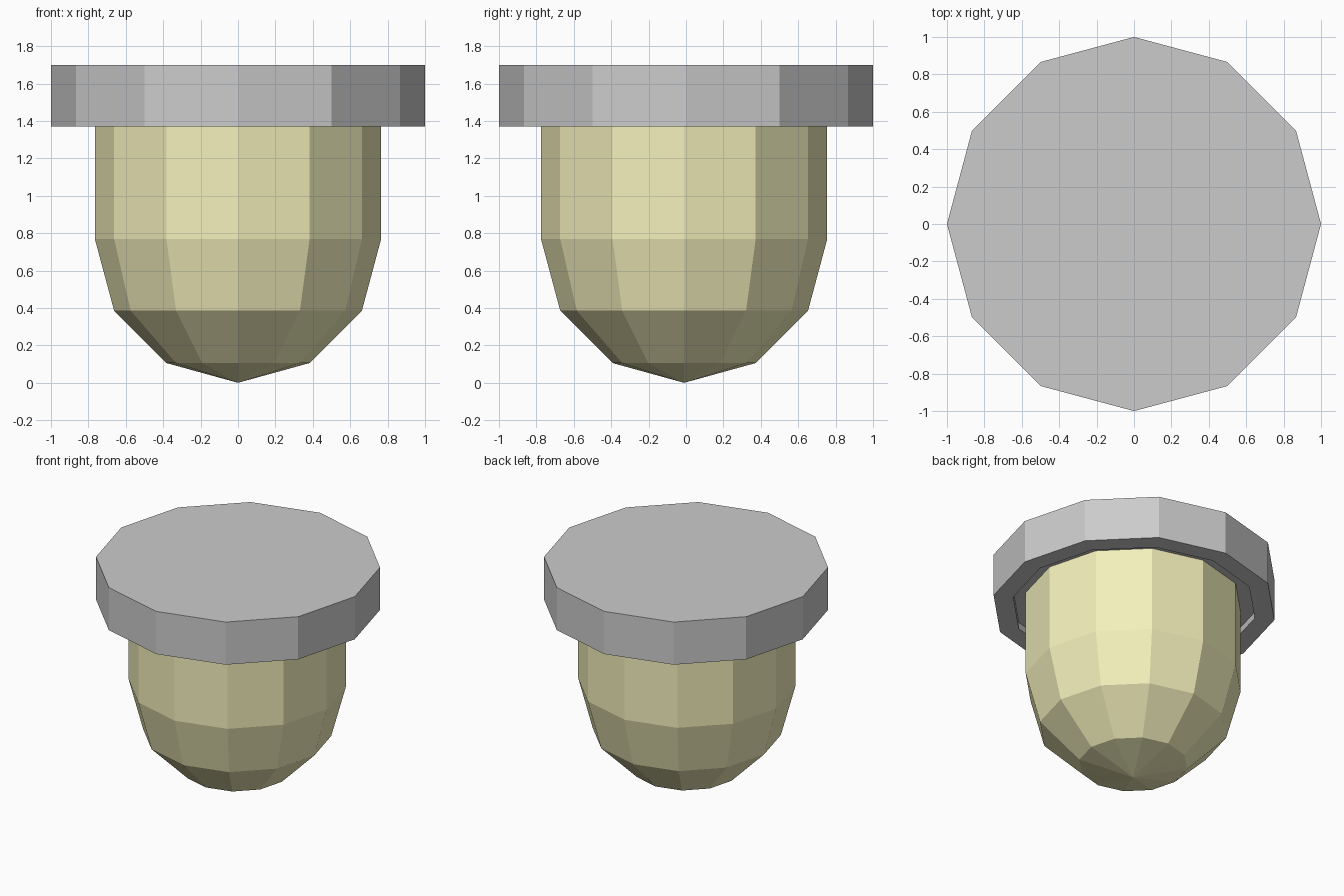
import bpy, bmesh
from math import sin, cos, pi, radians

if "Cube" in bpy.data.objects:
    bpy.data.objects.remove(bpy.data.objects["Cube"])

SIDES = 12


def lathe(name, profile, y=0.0):
    """Revolve (radius, z) points into a flat-shaded 12-sided solid; radius 0 makes a tip."""
    bm = bmesh.new()
    rings = []
    for r, z in profile:
        n = 1 if r == 0 else SIDES
        rings.append([bm.verts.new((r * cos(2 * pi * i / SIDES),
                                    r * sin(2 * pi * i / SIDES) + y, z)) for i in range(n)])
    for a, b in zip(rings, rings[1:]):
        for i in range(SIDES):
            j = (i + 1) % SIDES
            if len(a) == 1:
                bm.faces.new((a[0], b[j], b[i]))
            else:
                bm.faces.new((a[i], a[j], b[j], b[i]))
    for ring in (rings[0], rings[-1]):
        if len(ring) > 1:
            bm.faces.new(ring)
    bmesh.ops.recalc_face_normals(bm, faces=bm.faces)
    mesh = bpy.data.meshes.new(name)
    bm.to_mesh(mesh)
    bm.free()
    obj = bpy.data.objects.new(name, mesh)
    bpy.context.collection.objects.link(obj)
    return obj


# Cap: disc with a shallow recess on its underside
RECESS_Z = 1.42
lathe("cap", [(0.86, RECESS_Z), (0.86, 1.37), (1.0, 1.37), (1.0, 1.70)])

# Globe: hemisphere below a straight cylinder, reaching up into the recess
R = 0.765
profile = [(0, 0)]
profile += [(R * sin(radians(a)), R * (1 - cos(radians(a))) + 0.003) for a in (30, 60, 90)]
profile.append((R, RECESS_Z))
globe = lathe("globe", profile, y=-0.01)

glass = bpy.data.materials.new("pale_yellow")
glass.diffuse_color = (0.9, 0.87, 0.5, 1)
glass.use_nodes = True
glass.node_tree.nodes["Principled BSDF"].inputs["Base Color"].default_value = glass.diffuse_color
globe.data.materials.append(glass)
